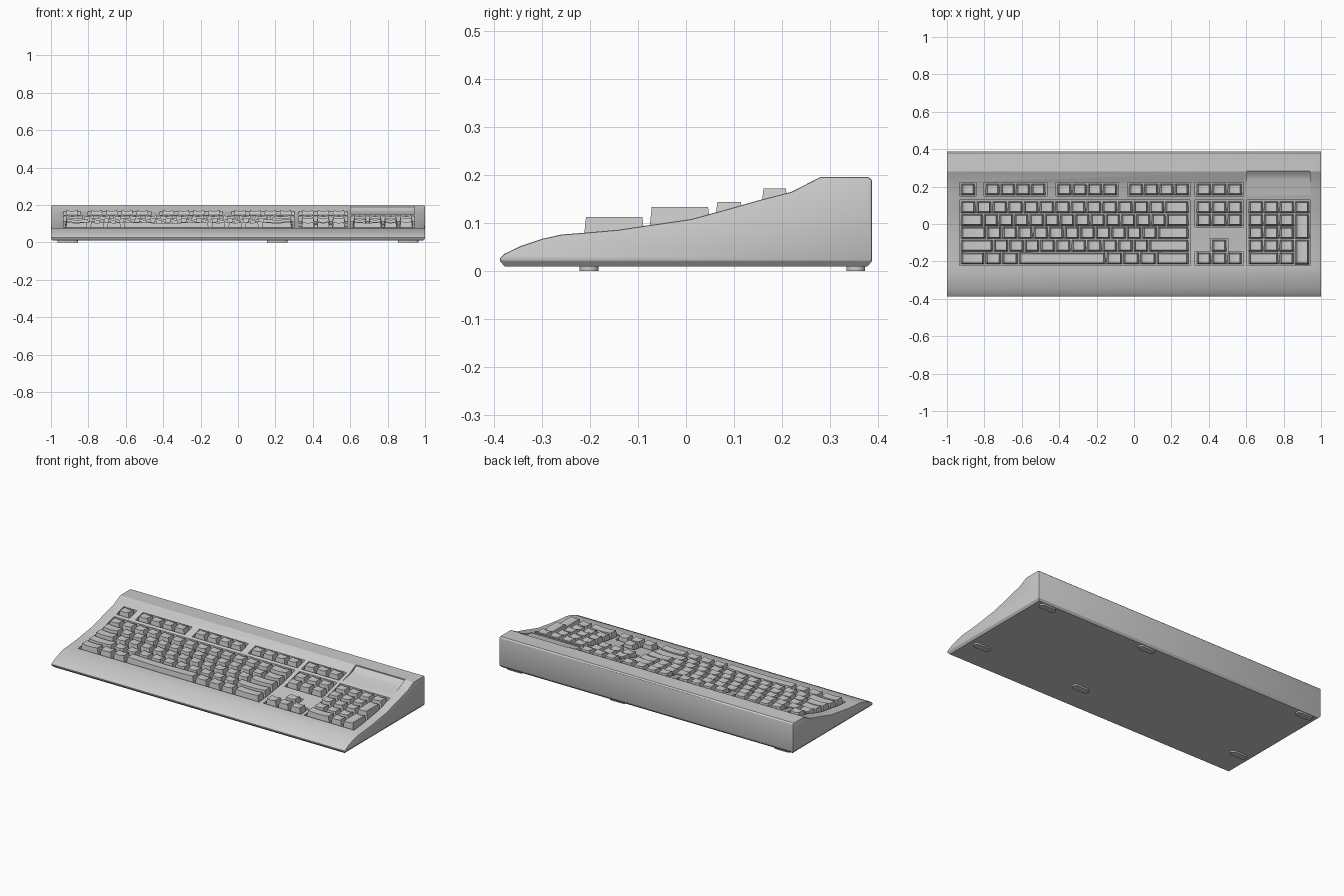
import bpy, bmesh, math

if "Cube" in bpy.data.objects:
    bpy.data.objects.remove(bpy.data.objects["Cube"])

# Upper case profile, front to back (y, z)
TOP = [(-0.388, 0.02), (-0.388, 0.027), (-0.378, 0.036), (-0.345, 0.052), (-0.30, 0.067),
       (-0.26, 0.076), (-0.22, 0.079), (-0.14, 0.086), (-0.08, 0.095), (0.01, 0.108),
       (0.08, 0.127), (0.15, 0.147), (0.22, 0.165), (0.28, 0.196), (0.380, 0.196),
       (0.388, 0.190)]


def surf(y):
    for (y0, z0), (y1, z1) in zip(TOP[1:], TOP[2:]):
        if y0 <= y <= y1:
            return z0 + (z1 - z0) * (y - y0) / (y1 - y0)
    return TOP[-1][1]


def finish(name, bm):
    bmesh.ops.recalc_face_normals(bm, faces=bm.faces)
    me = bpy.data.meshes.new(name)
    bm.to_mesh(me)
    bm.free()
    ob = bpy.data.objects.new(name, me)
    bpy.context.collection.objects.link(ob)
    return ob


def extrude_x(name, pts, x0, x1):
    bm = bmesh.new()
    a = [bm.verts.new((x0, y, z)) for y, z in pts]
    b = [bm.verts.new((x1, y, z)) for y, z in pts]
    n = len(pts)
    bm.faces.new(a)
    bm.faces.new(b)
    for i in range(n):
        j = (i + 1) % n
        bm.faces.new((a[i], a[j], b[j], b[i]))
    return finish(name, bm)


def activate(ob):
    bpy.ops.object.select_all(action='DESELECT')
    ob.select_set(True)
    bpy.context.view_layer.objects.active = ob


def smooth(ob, angle=30):
    activate(ob)
    bpy.ops.object.shade_smooth_by_angle(angle=math.radians(angle))


# Case
case = extrude_x("case", TOP + [(0.388, 0.02)], -1, 1)
bev = case.modifiers.new("edge", 'BEVEL')
bev.width = 0.004
bev.segments = 2
bev.limit_method = 'ANGLE'
bev.angle_limit = math.radians(50)


def cut(pts, x0, x1):
    c = extrude_x("well_cutter", pts, x0, x1)
    c.hide_render = True
    c.hide_viewport = True
    m = case.modifiers.new("well", 'BOOLEAN')
    m.object = c
    m.operation = 'DIFFERENCE'
    m.solver = 'EXACT'
    return c


def well(x0, x1, y0, y1):
    n = 5
    ys = [y0 + (y1 - y0) * i / n for i in range(n + 1)]
    return cut([(y, surf(y) - 0.03) for y in ys] + [(y1, 0.3), (y0, 0.3)], x0, x1)


# Key layout constants
ROWS = [0.09, 0.0215, -0.047, -0.1155, -0.184]
TOPS = [0.144, 0.133, 0.125, 0.113, 0.109]
FN_Y, FN_TOP = 0.185, 0.172
PITCH_Y = 0.0685
U = 0.0815
MAIN_X, NAV_X, PAD_X, P = -0.928, 0.332, 0.610, 0.0825
FN_GROUPS = [(-0.928, 1), (-0.797, 4), (-0.413, 4), (-0.030, 4), (NAV_X, 3)]
M = 0.005

# Key wells and the indicator recess
cutters = []
for x, n in FN_GROUPS:
    w = P if x == NAV_X else U
    cutters.append(well(x - M, x + n * w + M, 0.149, 0.222))
cutters += [
    well(MAIN_X - M, MAIN_X + 15 * U + M, -0.222, 0.129),
    well(NAV_X - M, NAV_X + 3 * P + M, -0.017, 0.129),
    well(NAV_X + P - M, NAV_X + 2 * P + M, -0.20, -0.078),
    well(NAV_X - M, NAV_X + 3 * P + M, -0.222, -0.147),
    well(PAD_X - M, PAD_X + 4 * P + M, -0.222, 0.129),
    cut([(0.155, 0.146), (0.24, 0.163), (0.26, 0.170), (0.283, 0.19), (0.286, 0.3),
         (0.155, 0.3)], 0.605, 0.94)]
dg = bpy.context.evaluated_depsgraph_get()
baked = bpy.data.meshes.new_from_object(case.evaluated_get(dg))
case.modifiers.clear()
case.data = baked
for c in cutters:
    bpy.data.objects.remove(c)
smooth(case, 25)

# Base plate with chamfered rim
bm = bmesh.new()
bmesh.ops.create_cube(bm, size=1)
for v in bm.verts:
    low = v.co.z < 0
    v.co.x *= 1.98 if low else 2.0
    v.co.y *= 0.756 if low else 0.776
    v.co.z = 0.009 if low else 0.021
finish("base_plate", bm)


# Keys: tapered sides and a top dished across x
def add_key(bm, x0, x1, yc, top, depth=PITCH_Y):
    n = 6
    g, tx, ty = 0.003, 0.010, 0.0085
    y0, y1 = yc - depth / 2 + g, yc + depth / 2 - g
    x0, x1 = x0 + g, x1 - g
    zb = surf(yc) - 0.036
    rows = [(y0, False), (y0 + ty * 0.8, True), (y1 - ty * 0.8, True), (y1, False)]
    strips = []
    for y, is_top in rows:
        strip = []
        for i in range(n + 1):
            t = i / n
            if is_top:
                x = x0 + tx + (x1 - x0 - 2 * tx) * t
                z = top - 0.005 * (1 - (2 * t - 1) ** 2)
            else:
                x, z = x0 + (x1 - x0) * t, zb
            strip.append(bm.verts.new((x, y, z)))
        strips.append(strip)
    for a, b in zip(strips, strips[1:] + strips[:1]):
        for i in range(n):
            bm.faces.new((a[i], a[i + 1], b[i + 1], b[i]))
    for i in (0, n):
        bm.faces.new([s[i] for s in strips])


# Function keys
bm = bmesh.new()
for x, n in FN_GROUPS:
    w = P if x == NAV_X else U
    for i in range(n):
        add_key(bm, x + i * w, x + (i + 1) * w, FN_Y, FN_TOP, 0.066)
smooth(finish("function_keys", bm))

# Main typing keys, widths in key units
LAYOUT = [[1.03] * 13 + [1.61],
          [1.5] + [1] * 12 + [1.5],
          [1.7] + [1.02] * 11 + [2.08],
          [2.15] + [1.02] * 10 + [2.65],
          [1.6, 1.1, 1.1, 5.75, 1.1, 1.1, 1.1, 2.15]]
bm = bmesh.new()
for widths, y, z in zip(LAYOUT, ROWS, TOPS):
    x = MAIN_X
    for w in widths:
        add_key(bm, x, x + w * U, y, z)
        x += w * U
smooth(finish("typing_keys", bm))

# Navigation and arrow keys
bm = bmesh.new()
for r, cols in ((0, (0, 1, 2)), (1, (0, 1, 2)), (3, (1,)), (4, (0, 1, 2))):
    for c in cols:
        add_key(bm, NAV_X + c * P, NAV_X + (c + 1) * P, ROWS[r], TOPS[r])
smooth(finish("navigation_keys", bm))

# Number pad
bm = bmesh.new()
for r in range(5):
    spans = [(0, 2), (2, 3)] if r == 4 else [(0, 1), (1, 2), (2, 3)]
    if r == 0:
        spans.append((3, 4))
    for a, b in spans:
        add_key(bm, PAD_X + a * P, PAD_X + b * P, ROWS[r], TOPS[r])
for r in (1, 3):
    add_key(bm, PAD_X + 3 * P, PAD_X + 4 * P, (ROWS[r] + ROWS[r + 1]) / 2, TOPS[r], 2 * PITCH_Y)
smooth(finish("number_pad_keys", bm))

# Rubber feet (stadium shaped)
bm = bmesh.new()
for x in (-0.91, 0.21, 0.91):
    for y in (-0.202, 0.354):
        ring = []
        for i in range(20):
            a = math.tau * (i + 0.5) / 20
            s = 0.035 if math.cos(a) > 0 else -0.035
            ring.append(bm.verts.new((x + s + 0.02 * math.cos(a), y + 0.02 * math.sin(a), 0)))
        f = bm.faces.new(ring)
        ext = bmesh.ops.extrude_face_region(bm, geom=[f], use_keep_orig=True)
        for v in ext["geom"]:
            if isinstance(v, bmesh.types.BMVert):
                v.co.z = 0.012
smooth(finish("feet", bm))
